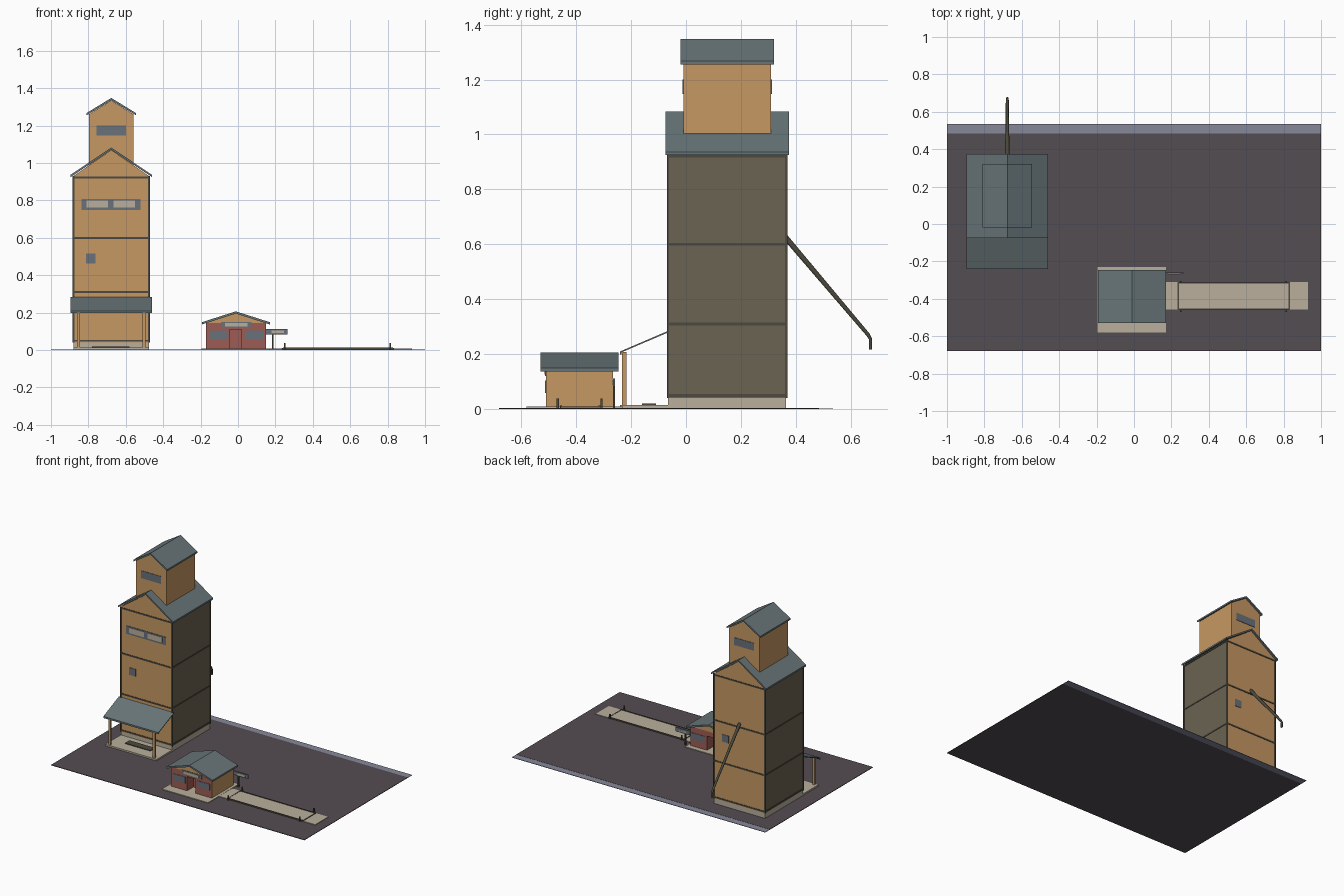
import bpy, bmesh
from mathutils import Vector

cube = bpy.data.objects.get("Cube")
if cube:
    bpy.data.objects.remove(cube)


def material(name, rgb):
    lin = [((c / 255 + 0.055) / 1.055) ** 2.4 for c in rgb] + [1]
    m = bpy.data.materials.new(name)
    m.use_nodes = True
    m.diffuse_color = lin
    m.node_tree.nodes["Principled BSDF"].inputs["Base Color"].default_value = lin
    return m


TAN = material("tan_siding", (198, 152, 99))
OLIVE = material("dark_siding", (107, 99, 82))
SLATE = material("slate_roof", (104, 117, 120))
TRIM = material("dark_trim", (76, 74, 62))
CONCRETE = material("concrete", (186, 175, 156))
BRICK = material("brick_red", (158, 92, 84))
EARTH = material("dark_ground", (84, 77, 82))
STRIP = material("blue_grey_strip", (134, 136, 154))
GLASS = material("grey_panel", (104, 113, 122))


def finish(name, bm, mats, rule=None):
    bmesh.ops.recalc_face_normals(bm, faces=bm.faces)
    bm.normal_update()
    if rule:
        for f in bm.faces:
            f.material_index = rule(f.normal, f.calc_center_median())
    mesh = bpy.data.meshes.new(name)
    bm.to_mesh(mesh)
    bm.free()
    for m in mats:
        mesh.materials.append(m)
    ob = bpy.data.objects.new(name, mesh)
    bpy.context.collection.objects.link(ob)
    return ob


def box(name, x, y, z, mat):
    """Box from (low, high) ranges."""
    bm = bmesh.new()
    bmesh.ops.create_cube(bm, size=1)
    for v in bm.verts:
        v.co = [r[0] + (c + 0.5) * (r[1] - r[0]) for c, r in zip(v.co, (x, y, z))]
    return finish(name, bm, [mat])


def prism(name, profile, y, mats, rule=None):
    """Extrude an x-z outline along y."""
    bm = bmesh.new()
    face = bm.faces.new([bm.verts.new((px, y[0], pz)) for px, pz in profile])
    out = bmesh.ops.extrude_face_region(bm, geom=[face])["geom"]
    for v in out:
        if isinstance(v, bmesh.types.BMVert):
            v.co.y = y[1]
    return finish(name, bm, mats, rule)


def gable_outline(x, low, eave, peak):
    mid = (x[0] + x[1]) / 2
    return [(x[0], low), (x[1], low), (x[1], eave), (mid, peak), (x[0], eave)]


def gable_roof(name, x, y, eave, peak, t=0.012):
    mid = (x[0] + x[1]) / 2
    prism(name, [(x[0], eave), (mid, peak - t), (x[1], eave),
                 (x[1], eave + t), (mid, peak), (x[0], eave + t)], y, [SLATE])


# Ground and rear strip
box("ground", (-1, 1), (-0.68, 0.485), (0, 0.004), EARTH)
box("rear_strip", (-1, 1), (0.485, 0.535), (0, 0.003), STRIP)

# Tower
TX, TY = (-0.88, -0.475), (-0.065, 0.365)
MID = -0.6775
box("tower_foundation", TX, TY, (0.004, 0.04), CONCRETE)
prism("tower_body", gable_outline(TX, 0.04, 0.93, 1.07), TY, [TAN, OLIVE],
      lambda n, c: int(abs(n.x) > 0.9))
gable_roof("tower_roof", (-0.895, -0.46), (-0.075, 0.375), 0.925, 1.083)

# Tower trim bands and corner boards
E = 0.003
for i, z in enumerate((0.045, 0.305, 0.595, 0.917)):
    box(f"trim_band_{i}", (TX[0] - E, TX[1] + E), (TY[0] - E, TY[1] + E), (z, z + 0.01), TRIM)
for i, x in enumerate(TX):
    for j, y in enumerate(TY):
        box(f"corner_board_{i}{j}", (x - 0.005, x + 0.005), (y - 0.004, y + 0.004),
            (0.04, 0.93), TRIM)

# Cupola
CX, CY = (-0.797, -0.558), (-0.01, 0.31)
prism("cupola_body", gable_outline(CX, 0.98, 1.26, 1.335), CY, [TAN])
gable_roof("cupola_roof", (-0.81, -0.545), (-0.02, 0.32), 1.255, 1.348)

# Windows, mirrored front to back
for side, ty, cy, s in (("front", TY[0], CY[0], 1), ("back", TY[1], CY[1], -1)):
    for name, y, off, w, z in (("cupola_window", cy, 0, 0.078, (1.147, 1.2)),
                               ("tower_window", ty, -0.11 * s, 0.026, (0.463, 0.515))):
        box(f"{side}_{name}", (MID + off - w, MID + off + w), (y - E, y + E), z, GLASS)

# Plain front panel with pale patches
box("tower_panel", (-0.838, -0.522), (TY[0] - E, TY[0]), (0.75, 0.808), GLASS)
for i, x in enumerate((-0.81, -0.665)):
    box(f"tower_panel_patch_{i}", (x, x + 0.115), (TY[0] - 0.005, TY[0]),
        (0.762, 0.8), CONCRETE)

# Drive porch
box("porch_slab", TX, (-0.24, TY[0]), (0.004, 0.015), CONCRETE)
box("porch_grate", (-0.78, -0.58), (-0.16, -0.11), (0.015, 0.02), TRIM)
bm = bmesh.new()
section = ((-0.065, 0.285), (-0.24, 0.21), (-0.24, 0.198), (-0.234, 0.198),
           (-0.234, 0.207), (-0.065, 0.279))
bm.faces.new([bm.verts.new((-0.895, y, z)) for y, z in section])
out = bmesh.ops.extrude_face_region(bm, geom=bm.faces[:])["geom"]
bmesh.ops.translate(bm, vec=(0.435, 0, 0),
                    verts=[g for g in out if isinstance(g, bmesh.types.BMVert)])
finish("porch_roof", bm, [SLATE])
for i, x in enumerate((-0.853, -0.502)):
    box(f"porch_post_{i}", (x - 0.008, x + 0.008), (-0.233, -0.217), (0.015, 0.208), TAN)

# Loading spout
curve = bpy.data.curves.new("loading_spout", "CURVE")
curve.dimensions = "3D"
curve.bevel_depth = 0.01
curve.bevel_resolution = 1
curve.use_fill_caps = True
path = ((0.36, 0.628, 1.2), (0.662, 0.272, 0.8), (0.672, 0.255, 0.7), (0.672, 0.217, 0.7))
spline = curve.splines.new("POLY")
spline.points.add(len(path) - 1)
for p, (y, z, r) in zip(spline.points, path):
    p.co = (MID, y, z, 1)
    p.radius = r
curve.materials.append(TRIM)
bpy.context.collection.objects.link(bpy.data.objects.new("loading_spout", curve))

# Office: core, notched end walls with doorways, gables and roof
OX, OY = (-0.17, 0.15), (-0.51, -0.265)
DX = (-0.045, 0.02)
box("office_pad", (-0.195, 0.17), (-0.58, -0.23), (0.004, 0.009), CONCRETE)


def outer_side(n, c):
    return int(abs(n.x) > 0.9 and abs(c.x + 0.01) > 0.15)


prism("office_core", gable_outline(OX, 0.005, 0.145, 0.195), (-0.44, -0.335),
      [BRICK, TAN], outer_side)
notched = [(OX[0], 0.005), (DX[0], 0.005), (DX[0], 0.11), (DX[1], 0.11),
           (DX[1], 0.005), (OX[1], 0.005), (OX[1], 0.145), (OX[0], 0.145)]
for side, a, b in (("front", OY[0], -0.44), ("back", OY[1], -0.335)):
    ys = (min(a, b), max(a, b))
    prism(f"office_{side}_wall", notched, ys, [BRICK, TAN], outer_side)
    prism(f"office_{side}_gable", [(OX[0], 0.145), (OX[1], 0.145), (-0.01, 0.197)], ys, [TAN])
    for i, x in enumerate((-0.155, 0.038)):
        box(f"office_{side}_window_{i}", (x, x + 0.097), (a - E, a + E), (0.058, 0.104), GLASS)
box("office_panel", (-0.092, 0.072), (OY[0] - E, OY[0]), (0.12, 0.15), GLASS)
box("office_panel_patch", (-0.07, 0.05), (OY[0] - 0.005, OY[0]), (0.126, 0.144), CONCRETE)
gable_roof("office_roof", (-0.193, 0.17), (-0.53, -0.245), 0.137, 0.207)

# Hanging board on its post
box("board_post", (0.183, 0.191), (-0.266, -0.258), (0.004, 0.085), TRIM)
box("hanging_board", (0.15, 0.265), (-0.266, -0.258), (0.083, 0.112), GLASS)
box("hanging_board_patch", (0.18, 0.245), (-0.269, -0.258), (0.09, 0.105), CONCRETE)

# Vehicle scale: deck, ramps, edge rails, joints and guard posts
box("scale_deck", (0.24, 0.83), (-0.452, -0.318), (0.004, 0.009), CONCRETE)
for i, x in enumerate(((0.17, 0.235), (0.835, 0.93))):
    box(f"scale_ramp_{i}", x, (-0.457, -0.31), (0.003, 0.008), CONCRETE)
for i, x in enumerate((0.237, 0.83)):
    box(f"scale_joint_{i}", (x - 0.004, x + 0.004), (-0.457, -0.31), (0.004, 0.01), TRIM)
for i, y in enumerate((-0.455, -0.315)):
    box(f"scale_rail_{i}", (0.24, 0.83), (y - 0.003, y + 0.003), (0.004, 0.013), TRIM)
for i, x in enumerate((0.25, 0.815)):
    for j, y in enumerate((-0.467, -0.308)):
        box(f"guard_post_{i}{j}", (x - 0.004, x + 0.004), (y - 0.004, y + 0.004),
            (0.004, 0.038), TRIM)
